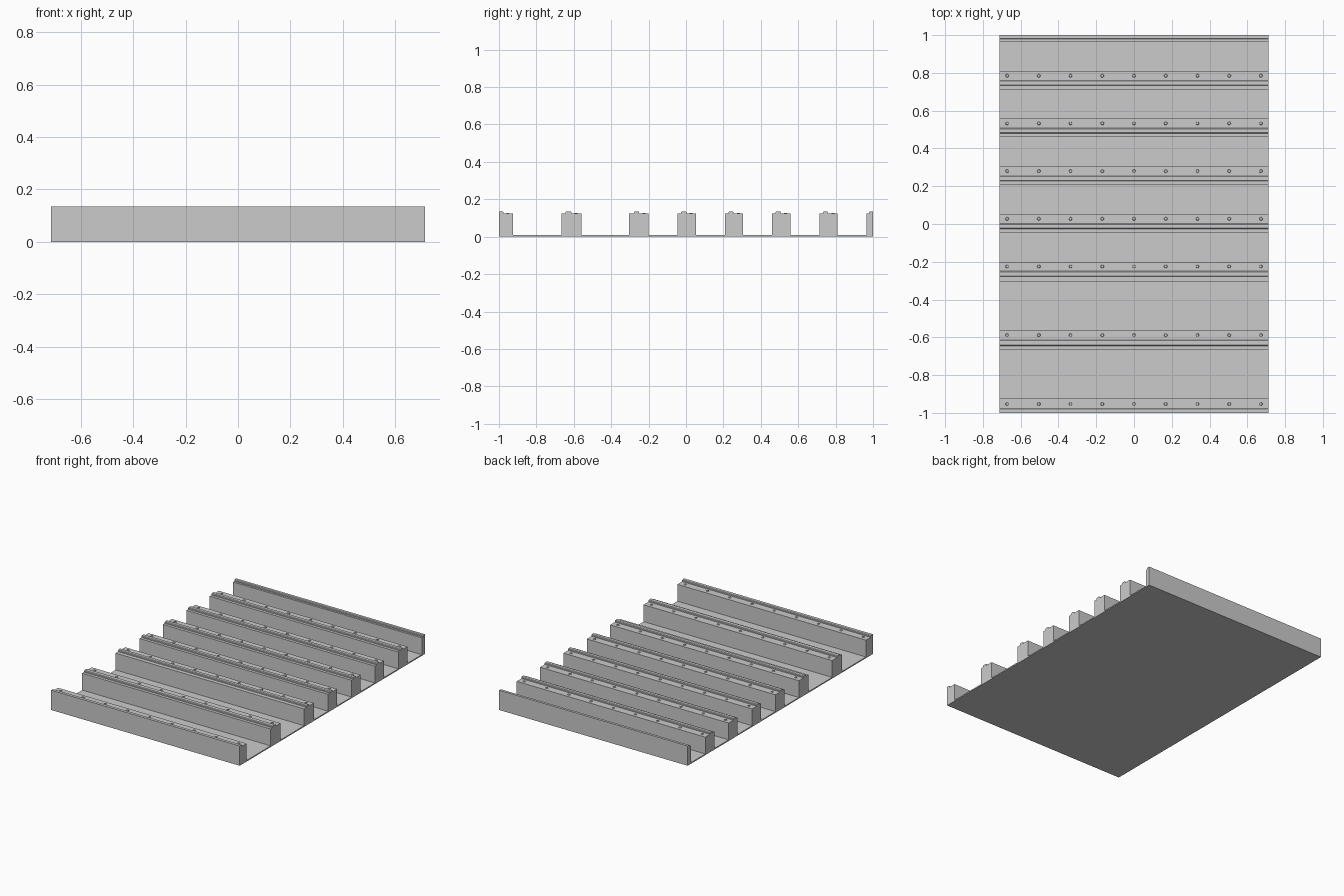
import bpy, bmesh
from mathutils import Matrix

cube = bpy.data.objects.get("Cube")
if cube:
    bpy.data.objects.remove(cube, do_unlink=True)

HALF_X = 0.713
BASE_Z, RIB_Z, RIDGE_Z, SCREW_Z = 0.008, 0.123, 0.135, 0.127

grey = bpy.data.materials.new("plain grey")
grey.use_nodes = True
grey.diffuse_color = (0.6, 0.6, 0.6, 1)
grey.node_tree.nodes["Principled BSDF"].inputs["Base Color"].default_value = (0.6, 0.6, 0.6, 1)


def finish(name, bm):
    bmesh.ops.recalc_face_normals(bm, faces=bm.faces)
    mesh = bpy.data.meshes.new(name)
    bm.to_mesh(mesh)
    bm.free()
    mesh.materials.append(grey)
    obj = bpy.data.objects.new(name, mesh)
    bpy.context.collection.objects.link(obj)


def extrude_profile(name, points):
    """Sweep a (y, z) outline across the full width."""
    bm = bmesh.new()
    face = bm.faces.new([bm.verts.new((-HALF_X, y, z)) for y, z in points])
    moved = bmesh.ops.extrude_face_region(bm, geom=[face], use_keep_orig=True)
    verts = [g for g in moved["geom"] if isinstance(g, bmesh.types.BMVert)]
    bmesh.ops.translate(bm, verts=verts, vec=(2 * HALF_X, 0, 0))
    finish(name, bm)


def rib(name, front, back, ridge_front, ridge_back):
    """Block with a raised, chamfered ridge along its top."""
    c = 0.004
    outline = [(front, BASE_Z), (back, BASE_Z), (back, RIB_Z)]
    if ridge_back < back:
        outline += [(ridge_back, RIB_Z), (ridge_back, RIDGE_Z - c), (ridge_back - c, RIDGE_Z)]
    else:
        outline[-1] = (back, RIDGE_Z)
    if ridge_front > front:
        outline += [(ridge_front + c, RIDGE_Z), (ridge_front, RIDGE_Z - c),
                    (ridge_front, RIB_Z), (front, RIB_Z)]
    else:
        outline.append((front, RIDGE_Z))
    extrude_profile(name, outline)


def screws(name, y):
    """Row of nine low round screw heads."""
    bm = bmesh.new()
    for i in range(-4, 5):
        z = (RIB_Z + SCREW_Z) / 2
        bmesh.ops.create_cone(bm, cap_ends=True, segments=12, radius1=0.009, radius2=0.007,
                              depth=SCREW_Z - RIB_Z,
                              matrix=Matrix.Translation((i * 0.168, y, z)))
    finish(name, bm)


# Thin floor plate
extrude_profile("floor_plate", [(-1, 0), (1, 0), (1, BASE_Z), (-1, BASE_Z)])

# Edge ribs
rib("front_rib", -1, -0.925, -1, -0.976)
screws("front_rib_screws", -0.953)
rib("back_rib", 0.966, 1, 0.979, 1)

# Wide rib nearest the front
rib("wide_rib", -0.665, -0.56, -0.645, -0.613)
screws("wide_rib_screws", -0.588)

# Evenly spaced inner ribs
for n in range(5):
    s = -0.225 + n * 0.2525
    extra = 0.008 if n == 0 else 0
    rib(f"inner_rib_{n + 1}", s - 0.072 - extra, s + 0.025, s - 0.053, s - 0.025)
    screws(f"inner_rib_screws_{n + 1}", s)
